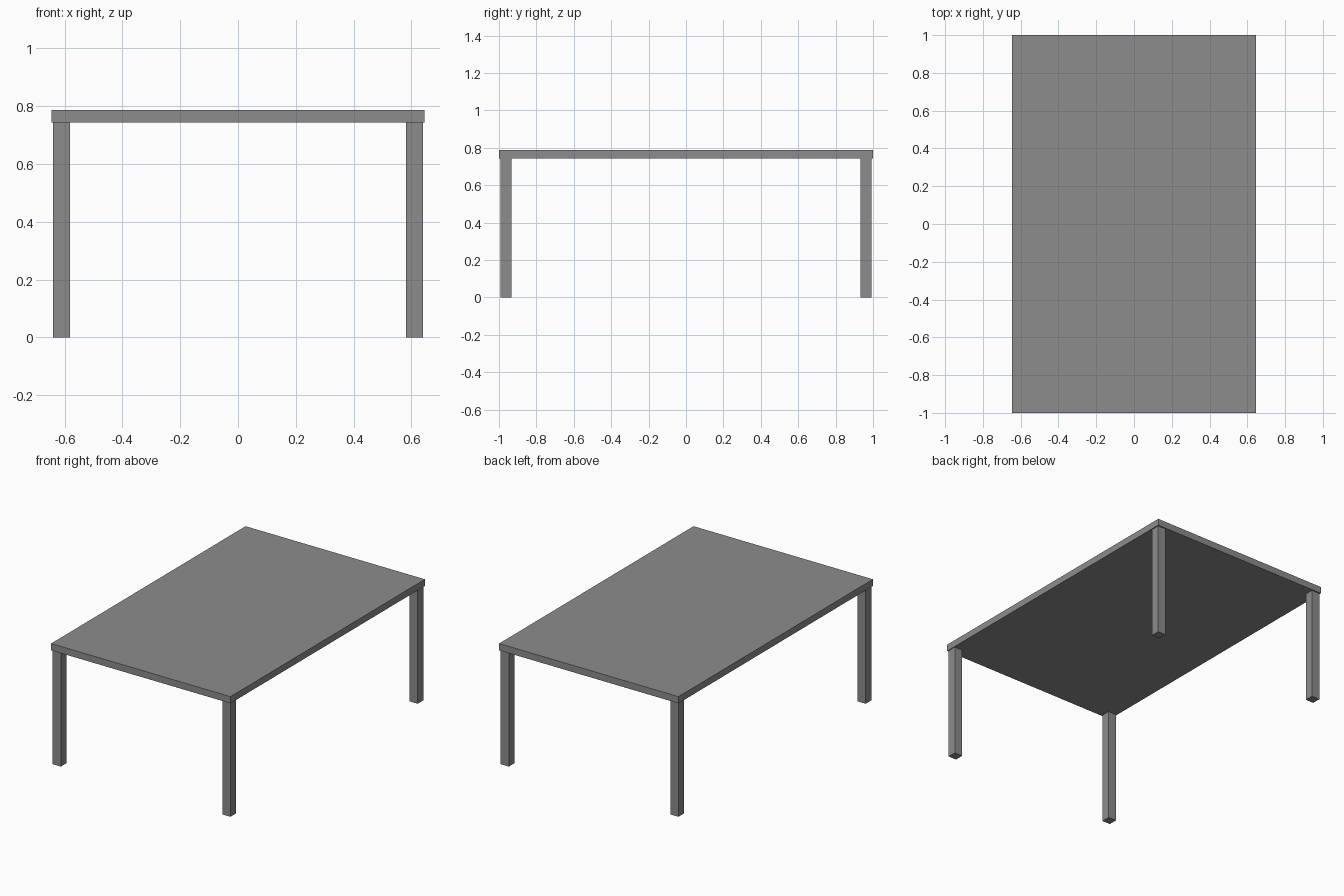
import bpy

if "Cube" in bpy.data.objects:
    bpy.data.objects.remove(bpy.data.objects["Cube"])

# Dark grey finish shared by all parts
grey = bpy.data.materials.new("dark_grey")
grey.diffuse_color = (0.263, 0.263, 0.263, 1)
grey.use_nodes = True
grey.node_tree.nodes["Principled BSDF"].inputs["Base Color"].default_value = grey.diffuse_color


def box(name, center, size):
    bpy.ops.mesh.primitive_cube_add(size=1, location=center)
    obj = bpy.context.object
    obj.name = name
    obj.scale = size
    bpy.ops.object.transform_apply(location=False, rotation=False, scale=True)
    obj.data.materials.append(grey)
    return obj


TOP_Z, UNDER_Z = 0.787, 0.743
LEG = 0.058

# Table top
box("table_top", (0, 0, (TOP_Z + UNDER_Z) / 2), (1.292, 2.0, TOP_Z - UNDER_Z))

# Four square legs, slightly inset from the corners
for side, sx in (("left", -1), ("right", 1)):
    for end, sy in (("front", -1), ("back", 1)):
        box(f"{end}_{side}_leg", (sx * 0.611, sy * 0.963, UNDER_Z / 2),
            (LEG, LEG, UNDER_Z))
